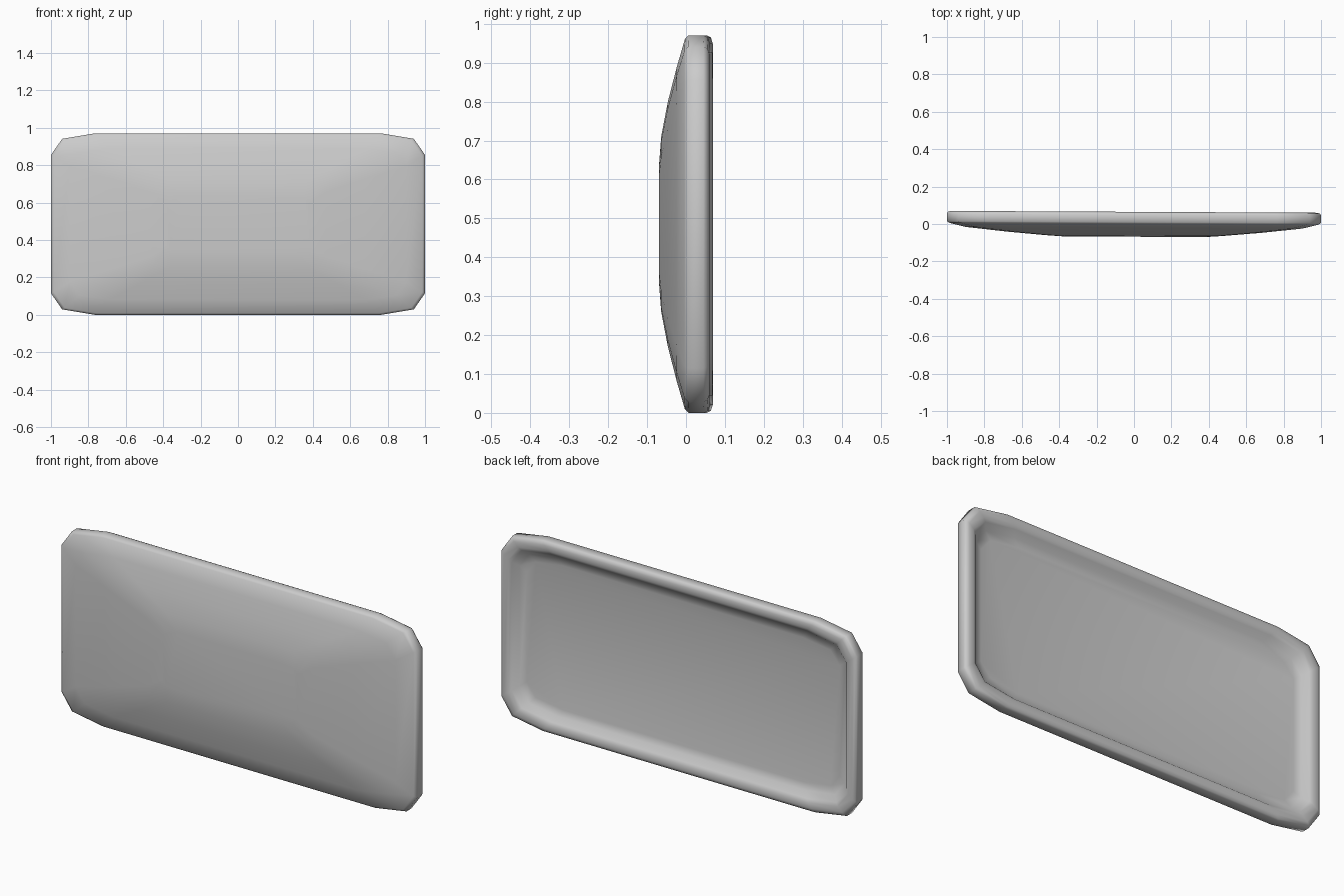
import bpy, bmesh, math

if "Cube" in bpy.data.objects:
    bpy.data.objects.remove(bpy.data.objects["Cube"])

CZ = 0.485      # middle height
TILT = -0.005   # slight skew of the panel in plan

# One quarter of the chamfered outline, mirrored to all four corners
quarter = [(1.0, 0.37), (0.94, 0.456), (0.765, 0.485)]
outline = (quarter
           + [(-x, z) for x, z in reversed(quarter)]
           + [(-x, -z) for x, z in quarter]
           + [(x, -z) for x, z in reversed(quarter)])

# Rings from the domed front, round the rim, to the recessed back:
# (y, half width, half height)
rings = [
    (-0.068, 0.38, 0.150),
    (-0.062, 0.47, 0.225),
    (-0.044, 0.68, 0.315),
    (-0.020, 0.90, 0.405),
    (0.001, 0.985, 0.476),
    (0.010, 1.00, 0.485),
    (0.050, 1.00, 0.485),
    (0.060, 0.995, 0.480),
    (0.065, 0.98, 0.465),
    (0.064, 0.955, 0.440),
    (0.056, 0.940, 0.425),
    (0.030, 0.915, 0.400),
    (0.022, 0.880, 0.365),
]

bm = bmesh.new()
loops = []
for y, hw, hh in rings:
    loops.append([bm.verts.new((x * hw, y + TILT * x * hw, CZ + z * hh / 0.485))
                  for x, z in outline])
n = len(outline)
for a, b in zip(loops, loops[1:]):
    for i in range(n):
        j = (i + 1) % n
        bm.faces.new((a[i], a[j], b[j], b[i]))
# Front plateau and recess floor
bm.faces.new(loops[0])
bm.faces.new(loops[-1])
bmesh.ops.recalc_face_normals(bm, faces=bm.faces[:])

mesh = bpy.data.meshes.new("domed_panel")
bm.to_mesh(mesh)
bm.free()
panel = bpy.data.objects.new("domed_panel", mesh)
bpy.context.collection.objects.link(panel)
bpy.context.view_layer.objects.active = panel
panel.select_set(True)
bpy.ops.object.shade_smooth_by_angle(angle=math.radians(60))
